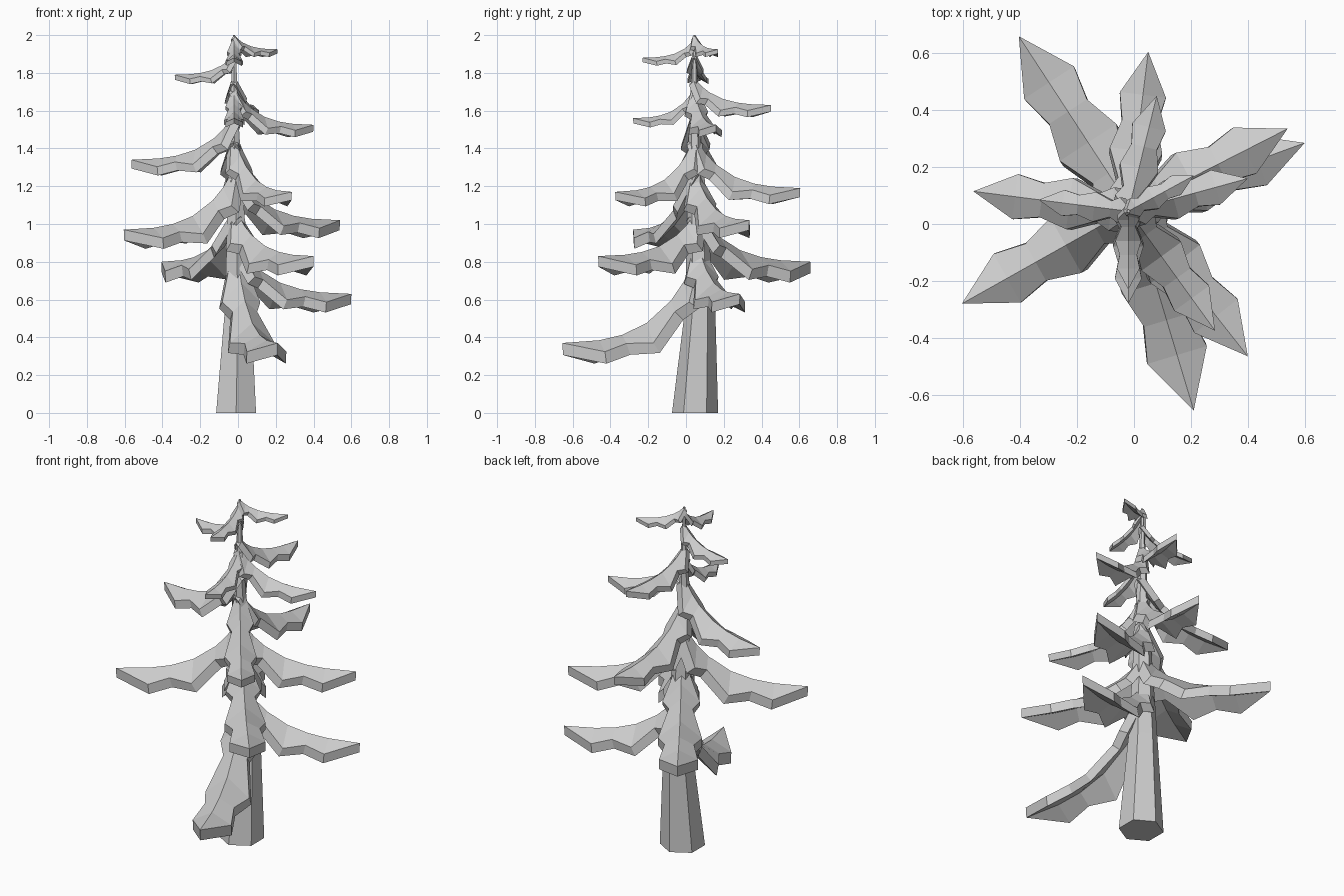
import bpy, bmesh, math
from mathutils import Vector

if "Cube" in bpy.data.objects:
    bpy.data.objects.remove(bpy.data.objects["Cube"])

grey = bpy.data.materials.new("plain grey")
grey.diffuse_color = (0.6, 0.6, 0.6, 1)
grey.use_nodes = True
grey.node_tree.nodes["Principled BSDF"].inputs["Base Color"].default_value = grey.diffuse_color


def finish(bm, name):
    bmesh.ops.recalc_face_normals(bm, faces=bm.faces)
    me = bpy.data.meshes.new(name)
    bm.to_mesh(me)
    bm.free()
    me.materials.append(grey)
    ob = bpy.data.objects.new(name, me)
    bpy.context.collection.objects.link(ob)


# Trunk: tapering hexagon rings (z, centre x, centre y, radius)
RINGS = [(0, -0.01, 0.048, 0.122), (0.55, 0.0, 0.075, 0.08),
         (1.0, -0.01, 0.06, 0.055), (1.5, -0.02, 0.045, 0.03), (2.0, -0.02, 0.045, 0.006)]


def trunk_centre(z):
    for a, b in zip(RINGS, RINGS[1:]):
        if z <= b[0]:
            f = (z - a[0]) / (b[0] - a[0])
            return Vector((a[1] + f * (b[1] - a[1]), a[2] + f * (b[2] - a[2]), z))
    return Vector((-0.02, 0.045, z))


bm = bmesh.new()
loops = [[bm.verts.new((x + r * math.sin(i * math.pi / 3), y + r * math.cos(i * math.pi / 3), z))
          for i in range(6)] for z, x, y, r in RINGS]
for a, b in zip(loops, loops[1:]):
    for i in range(6):
        bm.faces.new((a[i], a[(i + 1) % 6], b[(i + 1) % 6], b[i]))
bm.faces.new(loops[0])
bm.faces.new(loops[-1])
finish(bm, "trunk")

# Bough stations: distance out, ridge height fraction, half width, edge droop
STATIONS = [(0, 1, 0.04, 0.03), (0.11, 0.67, 0.14, 0.14), (0.2, 0.47, 0.09, 0.08),
            (0.38, 0.22, 0.165, 0.14), (0.56, 0.09, 0.11, 0.06), (0.73, 0.03, 0.145, 0.08),
            (1, 0, 0, 0)]


def bough(name, tip, root_z):
    tip = Vector(tip)
    root = trunk_centre(root_z)
    flat = Vector((tip.x - root.x, tip.y - root.y, 0))
    length = flat.length
    out = flat / length
    side = Vector((-out.y, out.x, 0))
    rise = root_z - tip.z
    bm = bmesh.new()
    rows = []
    for n, (t, h, w, d) in enumerate(STATIONS):
        mid = root + flat * t
        mid.z = tip.z + rise * h
        # thickness runs square to the ridge line
        a, b = STATIONS[max(n - 1, 0)], STATIONS[min(n + 1, len(STATIONS) - 1)]
        run, fall = (b[0] - a[0]) * length, (a[1] - b[1]) * rise
        thick = -(out * fall + Vector((0, 0, run))).normalized() * 0.085 * length
        pts = [mid]
        if w:
            down = Vector((0, 0, -d * length))
            pts = [mid + side * w * length + down, mid, mid - side * w * length + down]
        rows.append([(bm.verts.new(p), bm.verts.new(p + thick)) for p in pts])
    # top and underside
    for k in (0, 1):
        for a, b in zip(rows, rows[1:]):
            for i in (0, 1):
                if len(b) == 3:
                    bm.faces.new((a[i][k], a[i + 1][k], b[i + 1][k], b[i][k]))
                else:
                    bm.faces.new((a[i][k], a[i + 1][k], b[0][k]))
    # jagged rim and root end
    rim = [r[0] for r in rows] + [r[2] for r in reversed(rows[:-1])] + [rows[0][1]]
    for a, b in zip(rim, rim[1:] + rim[:1]):
        bm.faces.new((a[0], b[0], b[1], a[1]))
    finish(bm, name)


# Boughs from bottom to top: tip position, height at the trunk
BOUGHS = [
    ((0.21, -0.655, 0.37), 0.85), ((0.60, 0.285, 0.63), 0.9),
    ((-0.405, 0.66, 0.80), 1.08), ((0.40, -0.465, 0.83), 1.07),
    ((-0.605, -0.28, 0.97), 1.3), ((0.54, 0.335, 1.02), 1.28),
    ((0.05, 0.605, 1.19), 1.46), ((0.285, -0.375, 1.17), 1.46),
    ((-0.565, 0.115, 1.34), 1.58), ((0.40, 0.16, 1.525), 1.72),
    ((0.08, 0.45, 1.63), 1.77), ((-0.02, -0.28, 1.56), 1.72),
    ((-0.335, 0.085, 1.79), 1.9), ((0.21, 0.17, 1.925), 2.0),
    ((-0.02, -0.23, 1.88), 1.98)]
for n, (tip, rz) in enumerate(BOUGHS, 1):
    bough(f"bough_{n}", tip, rz)
